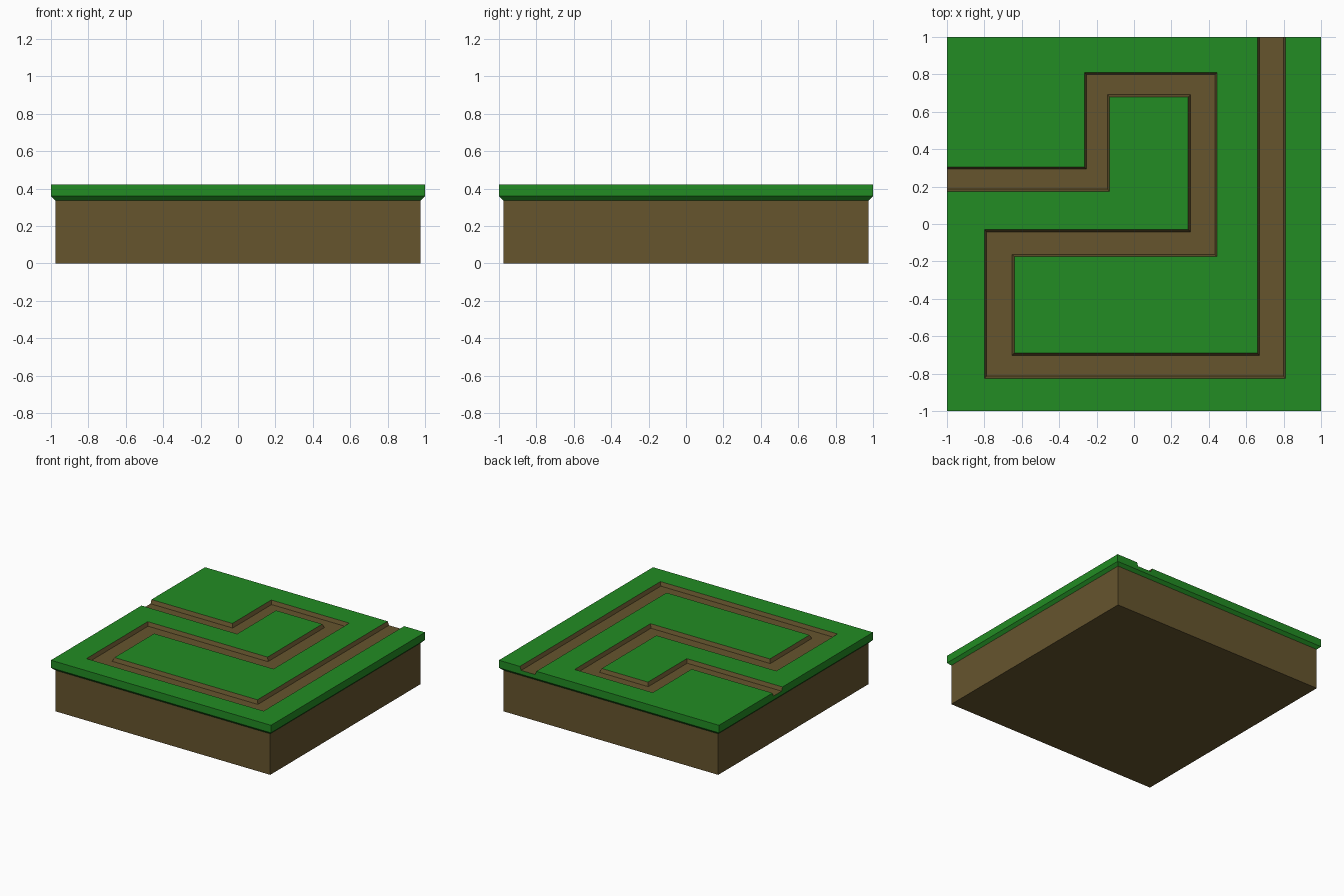
import bpy, bmesh

if "Cube" in bpy.data.objects:
    bpy.data.objects.remove(bpy.data.objects["Cube"])

TOP, FLOOR, RIM, SEAM = 0.422, 0.392, 0.36, 0.337   # heights
INNER, SLOPE = 0.977, 0.012                         # dirt half width, trench wall lean


def material(name, rgb):
    m = bpy.data.materials.new(name)
    m.diffuse_color = (*rgb, 1)
    m.use_nodes = True
    m.node_tree.nodes["Principled BSDF"].inputs["Base Color"].default_value = m.diffuse_color
    return m


grass = material("grass green", (0.016, 0.262, 0.017))
dirt = material("dirt brown", (0.132, 0.090, 0.027))


def finish(bm, name, mats):
    bmesh.ops.remove_doubles(bm, verts=bm.verts, dist=1e-5)
    bmesh.ops.recalc_face_normals(bm, faces=bm.faces)
    me = bpy.data.meshes.new(name)
    bm.to_mesh(me)
    bm.free()
    for m in mats:
        me.materials.append(m)
    ob = bpy.data.objects.new(name, me)
    bpy.context.collection.objects.link(ob)


def sign(v):
    return (v > 1e-6) - (v < -1e-6)


def square(r, z):
    return [(-r, -r, z), (r, -r, z), (r, r, z), (-r, r, z)]


# Dirt block
bm = bmesh.new()
bmesh.ops.create_cube(bm, size=1)
for v in bm.verts:
    v.co = (v.co.x * 2 * INNER, v.co.y * 2 * INNER, (v.co.z + 0.5) * SEAM)
finish(bm, "dirt_block", [dirt])

# Both banks of the winding path, from the left exit to the back exit
bank_a = [(-1, .305), (-.265, .305), (-.265, .81), (.445, .81), (.445, -.175),
          (-.64, -.175), (-.64, -.69), (.66, -.69), (.66, 1)]
bank_b = [(-1, .175), (-.13, .175), (-.13, .68), (.29, .68), (.29, -.03),
          (-.80, -.03), (-.80, -.825), (.81, -.825), (.81, 1)]


def toe(p, q):
    """Foot of the bank, leaning towards the opposite bank."""
    return tuple(a + SLOPE * sign(b - a) for a, b in zip(p, q)) + (FLOOR,)


toe_a = [toe(p, q) for p, q in zip(bank_a, bank_b)]
toe_b = [toe(q, p) for p, q in zip(bank_a, bank_b)]
top_a = [(*p, TOP) for p in bank_a]
top_b = [(*p, TOP) for p in bank_b]

bm = bmesh.new()


def face(pts, mat=0):
    bm.faces.new([bm.verts.new(p) for p in pts]).material_index = mat


# Grass surface on either side of the path
face(top_a + [(-1, 1, TOP)])
face(top_b + [(1, 1, TOP), (1, -1, TOP), (-1, -1, TOP)])

# Path floor and leaning walls
for i in range(len(bank_a) - 1):
    face([toe_a[i], toe_a[i + 1], toe_b[i + 1], toe_b[i]], 1)
    face([top_a[i], top_a[i + 1], toe_a[i + 1], toe_a[i]], 1)
    face([top_b[i], top_b[i + 1], toe_b[i + 1], toe_b[i]], 1)

# Grass rim: sides, notched where the path leaves, and chamfer below
rim, seam, top = square(1, RIM), square(INNER, SEAM), square(1, TOP)
notch = {2: [top_b[-1], toe_b[-1], toe_a[-1], top_a[-1]],
         3: [top_a[0], toe_a[0], toe_b[0], top_b[0]]}
for i in range(4):
    j = (i + 1) % 4
    face([rim[j], rim[i], top[i]] + notch.get(i, []) + [top[j]])
    face([rim[i], rim[j], seam[j], seam[i]])
face(seam)
finish(bm, "grass_layer_with_path", [grass, dirt])
